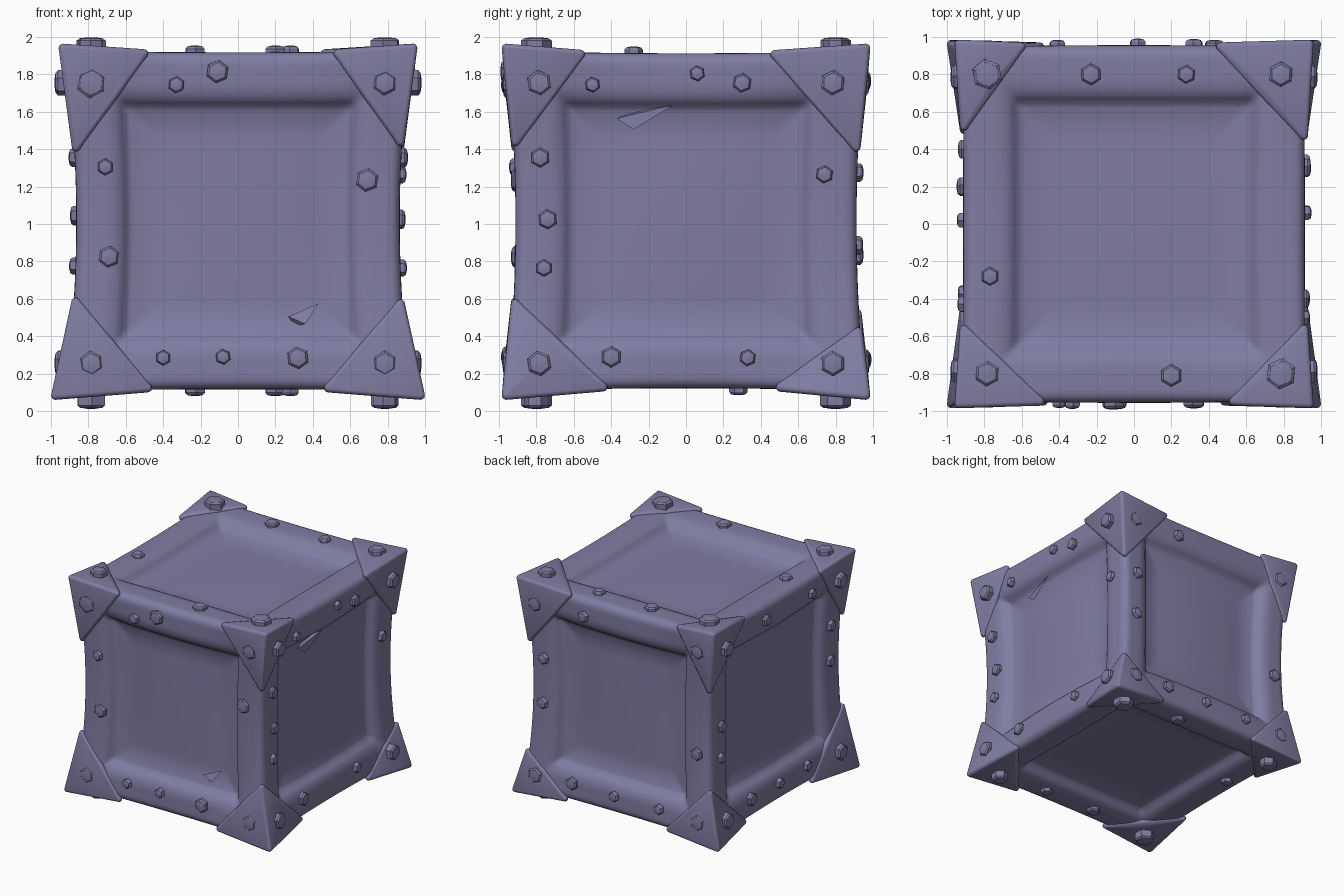
import bpy, bmesh, math, random
from mathutils import Vector, Matrix

if "Cube" in bpy.data.objects:
    bpy.data.objects.remove(bpy.data.objects["Cube"])
random.seed(4)

HALF = Vector((0.93, 0.96, 0.912))          # half size of the body
# inward bow of each axis (row) for edges running along x, y, z
BOW = ((0, 0.018, 0.07), (0.004, 0, 0.05), (0.012, 0.018, 0))
CENTRE = Vector((0, 0, 1.005))
RISE = Vector((0, 0, 0.012))                # body sits slightly high between the bolts

paint = bpy.data.materials.new("dusty_purple")
paint.use_nodes = True
colour = (0.215, 0.205, 0.36, 1)
paint.diffuse_color = colour
paint.node_tree.nodes["Principled BSDF"].inputs["Base Color"].default_value = colour
paint.node_tree.nodes["Principled BSDF"].inputs["Roughness"].default_value = 0.7


def finish(bm, name, angle):
    """Turn a bmesh into a shaded object."""
    bmesh.ops.recalc_face_normals(bm, faces=bm.faces)
    mesh = bpy.data.meshes.new(name)
    bm.to_mesh(mesh)
    bm.free()
    mesh.materials.append(paint)
    obj = bpy.data.objects.new(name, mesh)
    obj.location = CENTRE
    bpy.context.collection.objects.link(obj)
    bpy.ops.object.select_all(action='DESELECT')
    obj.select_set(True)
    bpy.context.view_layer.objects.active = obj
    bpy.ops.object.shade_smooth_by_angle(angle=math.radians(angle))


def sink(e):
    """Depth below the bar tops at distance e from the face centre."""
    roll = max(0, min(1, (0.77 - e) / 0.13))        # rounded inner side of the bar
    ease = max(0, min(1, (0.64 - e) / 0.2))         # soft rim of the panel
    return 0.08 * (1 - math.sqrt(1 - roll * roll)) + 0.04 * ease * (2 - ease)


def shape(p):
    """Map a point on the unit cube to the bowed, panelled body."""
    size = [abs(c) for c in p]
    k = size.index(max(size))
    # rounded outer edges
    r = 0.07
    q = Vector([max(r - 1, min(1 - r, c)) for c in p])
    out = q + (Vector(p) - q).normalized() * r
    out[k] -= math.copysign(sink(sorted(size)[1] * 0.935), p[k])
    # edges bow inward between the corners
    result = Vector(RISE)
    for a in range(3):
        pull = 0
        for run, other in (((a + 1) % 3, (a + 2) % 3), ((a + 2) % 3, (a + 1) % 3)):
            pull += BOW[a][run] * (1 - p[run]**2) * min(1, (p[other] / 0.7)**2)
        result[a] += out[a] * HALF[a] * (1 - pull)
    return result


# Body: frame and sunken panels in one skin
bm = bmesh.new()
bmesh.ops.create_cube(bm, size=2)
bmesh.ops.subdivide_edges(bm, edges=bm.edges, cuts=79, use_grid_fill=True)
for v in bm.verts:
    v.co = shape(v.co)
finish(bm, "crate_body", 60)


# Corner caps: wedge plates with rounded rims, wrapped round each corner
def corner_cap(name, signs, tip, legs):
    r = 0.024
    points = [Vector(tip) - Vector((r, r, r))]
    for a in range(3):
        i, j = (a + 1) % 3, (a + 2) % 3
        leg, mid = Vector(), Vector()
        leg[a] = legs[a] + r
        for side in (i, j):
            bow = BOW[side][a] * (1 - (legs[a] / HALF[a])**2)
            leg[side] = HALF[side] * (1 - bow) + 0.014 - r
            mid[side] = (legs[side] + HALF[side]) / 2 + 0.02
        mid[a] = HALF[a] * (1 - 0.42 * sum(BOW[a])) + 0.025 - r
        points += [leg, mid]
    bm = bmesh.new()
    for p in points:
        place = Matrix.Translation(Vector([c * s for c, s in zip(p, signs)]) + RISE)
        bmesh.ops.create_icosphere(bm, subdivisions=2, radius=r, matrix=place)
    hull = bmesh.ops.convex_hull(bm, input=bm.verts)
    bmesh.ops.delete(bm, geom=[g for g in hull["geom_interior"]
                               if isinstance(g, bmesh.types.BMVert)], context='VERTS')
    finish(bm, name, 50)


legs = {(-1, -1, 1): (0.48, 0.54, 0.37), (1, -1, 1): (0.51, 0.54, 0.40),
        (-1, 1, 1): (0.58, 0.50, 0.38), (1, 1, 1): (0.44, 0.45, 0.37),
        (-1, -1, -1): (0.46, 0.42, 0.41), (1, -1, -1): (0.46, 0.42, 0.42),
        (-1, 1, -1): (0.48, 0.48, 0.47), (1, 1, -1): (0.48, 0.48, 0.57)}
for (sx, sy, sz), leg in legs.items():
    name = "corner_cap_%s_%s_%s" % ("top" if sz > 0 else "bottom",
                                    "front" if sy < 0 else "back",
                                    "left" if sx > 0 else "right")
    tip_x, tip_z = (0.96, 0.947) if sz > 0 else (1.0, 0.957)
    corner_cap(name, (sx, sy, sz), (tip_x, 0.985, tip_z), leg)


# Face directions: across, up, outward
X, Y, Z = Vector((1, 0, 0)), Vector((0, 1, 0)), Vector((0, 0, 1))
sides = {"front": (X, Z, -Y), "back": (-X, Z, Y), "left": (Y, Z, X),
         "right": (-Y, Z, -X), "top": (X, Y, Z), "bottom": (X, -Y, -Z)}


def level(frame, u, v):
    """Height of the body surface above the centre."""
    a, b, n = frame
    spot = a * u + b * v
    return shape(Vector([c / h for c, h in zip(spot, HALF)]) + n).dot(n)


# Six-sided bolts with domed heads
def add_bolt(bm, frame, u, v, r, base):
    a, b, n = frame
    turn = random.uniform(0.35, 0.7)
    h = 0.036
    rings = []
    for radius, height in ((r, -0.08), (r, h * 0.5), (r * 0.8, h * 0.85), (r * 0.3, h)):
        ring = []
        for s in range(6):
            t = turn + s * math.pi / 3
            ring.append(bm.verts.new(a * (u + radius * math.cos(t))
                                     + b * (v + radius * math.sin(t)) + n * (base + height)))
        rings.append(ring)
    for low, high in zip(rings, rings[1:]):
        for s in range(6):
            bm.faces.new((low[s], low[s - 1], high[s - 1], high[s]))
    bm.faces.new(rings[-1])
    bm.faces.new(rings[0])


# Bolts along the bars: across, up, radius
front = [(-.33, .74, .045), (-.11, .81, .062), (-.71, .3, .045), (-.69, -.18, .058),
         (.69, .23, .063), (-.4, -.72, .042), (-.08, -.715, .042), (.32, -.72, .06)]
back = [(-.32, .76, .05), (-.73, .27, .05), (-.74, -.12, .05), (.75, -.17, .055),
        (-.43, -.73, .055), (-.02, -.73, .045), (.41, -.73, .045)]
left = [(-.5, .74, .042), (.06, .8, .042), (.3, .75, .052), (-.78, .35, .053),
        (-.74, .02, .053), (-.76, -.24, .046), (.74, .26, .048), (-.4, -.715, .057),
        (.33, -.72, .045)]
right = [(-.2, .77, .053), (.43, .76, .045), (-.75, .04, .053), (-.76, -.23, .046),
         (.75, .35, .05), (.75, .04, .05), (-.4, -.72, .057), (-.02, -.72, .045),
         (.37, -.72, .045)]
lid = [(-.23, .8, .058), (.28, .8, .05), (-.77, -.28, .05), (.2, -.81, .06)]
bolts = {"front": front, "back": back, "left": left, "right": right,
         "top": lid, "bottom": lid}
for side, frame in sides.items():
    bm = bmesh.new()
    for u, v, r in bolts[side]:
        add_bolt(bm, frame, u, v, r, level(frame, u, v))
    flat = side in ("top", "bottom")
    cap_level = 0.957 if flat else 0.945
    for su in (-1, 1):
        for sv in (-1, 1):
            big = su != sv and (flat or (side == "front" and sv > 0))
            add_bolt(bm, frame, su * 0.785, sv * (0.8 if flat else 0.75),
                     0.083 if big else 0.068, cap_level)
    finish(bm, side + "_bolts", 25)


# Splinters lifting off the panels
def splinter(name, side, points):
    frame = sides[side]
    a, b, n = frame
    bm = bmesh.new()
    for u, v, lift in points:
        bm.verts.new(a * u + b * v + n * (level(frame, u, v) + lift))
    bmesh.ops.convex_hull(bm, input=bm.verts)
    finish(bm, name, 10)


splinter("front_splinter", "front",
         [(.27, -.5, .02), (.43, -.43, .01), (.36, -.54, .03), (.3, -.55, -.02)])
splinter("left_splinter", "left",
         [(-.37, .56, .02), (-.07, .63, .01), (-.28, .5, .04), (-.26, .6, -.02)])
